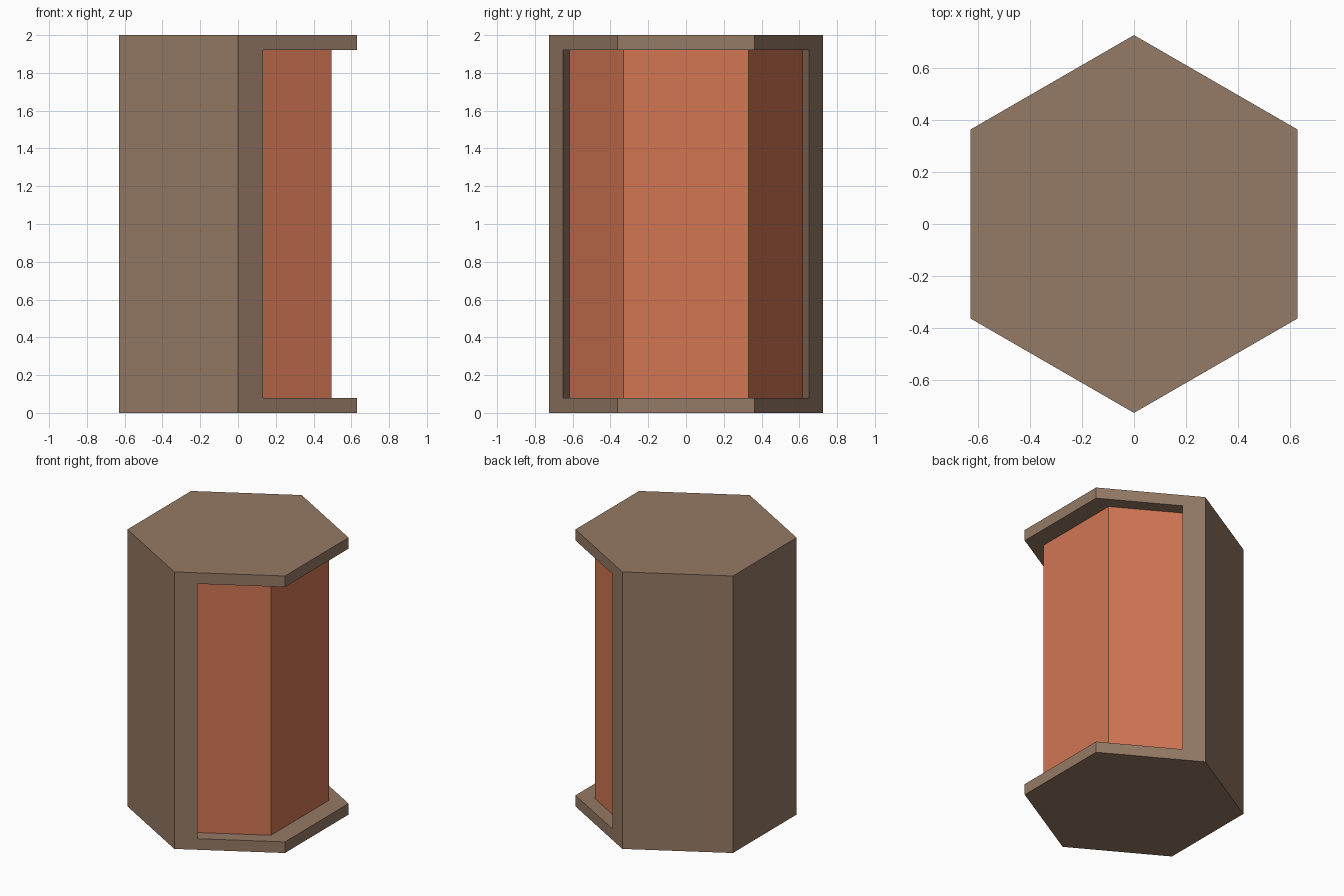
import bpy
import bmesh
from math import cos, sin, pi

cube = bpy.data.objects.get("Cube")
if cube:
    bpy.data.objects.remove(cube, do_unlink=True)


def make_material(name, rgb):
    mat = bpy.data.materials.new(name)
    mat.use_nodes = True
    mat.diffuse_color = (*rgb, 1)
    mat.node_tree.nodes["Principled BSDF"].inputs["Base Color"].default_value = (*rgb, 1)
    return mat


def make_prism(name, outline, low, high, mat):
    """Extrude a counter-clockwise outline from low to high."""
    bm = bmesh.new()
    face = bm.faces.new([bm.verts.new((x, y, low)) for x, y in outline])
    top = bmesh.ops.extrude_face_region(bm, geom=[face])["geom"]
    moved = [v for v in top if isinstance(v, bmesh.types.BMVert)]
    bmesh.ops.translate(bm, verts=moved, vec=(0, 0, high - low))
    bmesh.ops.recalc_face_normals(bm, faces=bm.faces)
    mesh = bpy.data.meshes.new(name)
    bm.to_mesh(mesh)
    bm.free()
    mesh.materials.append(mat)
    obj = bpy.data.objects.new(name, mesh)
    bpy.context.collection.objects.link(obj)
    return obj


def mirrored(half):
    """Complete an outline given for -y by reflecting it to +y."""
    return half + [(x, -y) for x, y in reversed(half)]


brown = make_material("brown", (0.300, 0.194, 0.130))
orange = make_material("terracotta orange", (0.645, 0.181, 0.088))

RADIUS, HEIGHT, PLATE = 0.726, 2.0, 0.08
CORE_EDGE = 0.617

# Hexagonal casing with closed top and bottom
hexagon = [(RADIUS * sin(i * pi / 3), -RADIUS * cos(i * pi / 3)) for i in range(6)]
casing = make_prism("casing", hexagon, 0, HEIGHT, brown)

# Opening on the left side, with slanted jambs
opening = mirrored([(0, -CORE_EDGE), (0.264, -0.684), (0.4, -0.9), (0.9, -0.9)])
cutter = make_prism("opening_cutter", opening, PLATE, HEIGHT - PLATE, brown)
cutter.hide_render = True
cut = casing.modifiers.new("opening", "BOOLEAN")
cut.operation = "DIFFERENCE"
cut.solver = "EXACT"
cut.object = cutter
bpy.context.view_layer.objects.active = casing
casing.select_set(True)
bpy.ops.object.modifier_apply(modifier=cut.name)
bpy.data.objects.remove(cutter, do_unlink=True)

# Inner core showing through the opening
core = mirrored([(0, -CORE_EDGE), (0.495, -0.331)])
make_prism("inner_core", core, PLATE, HEIGHT - PLATE, orange)
